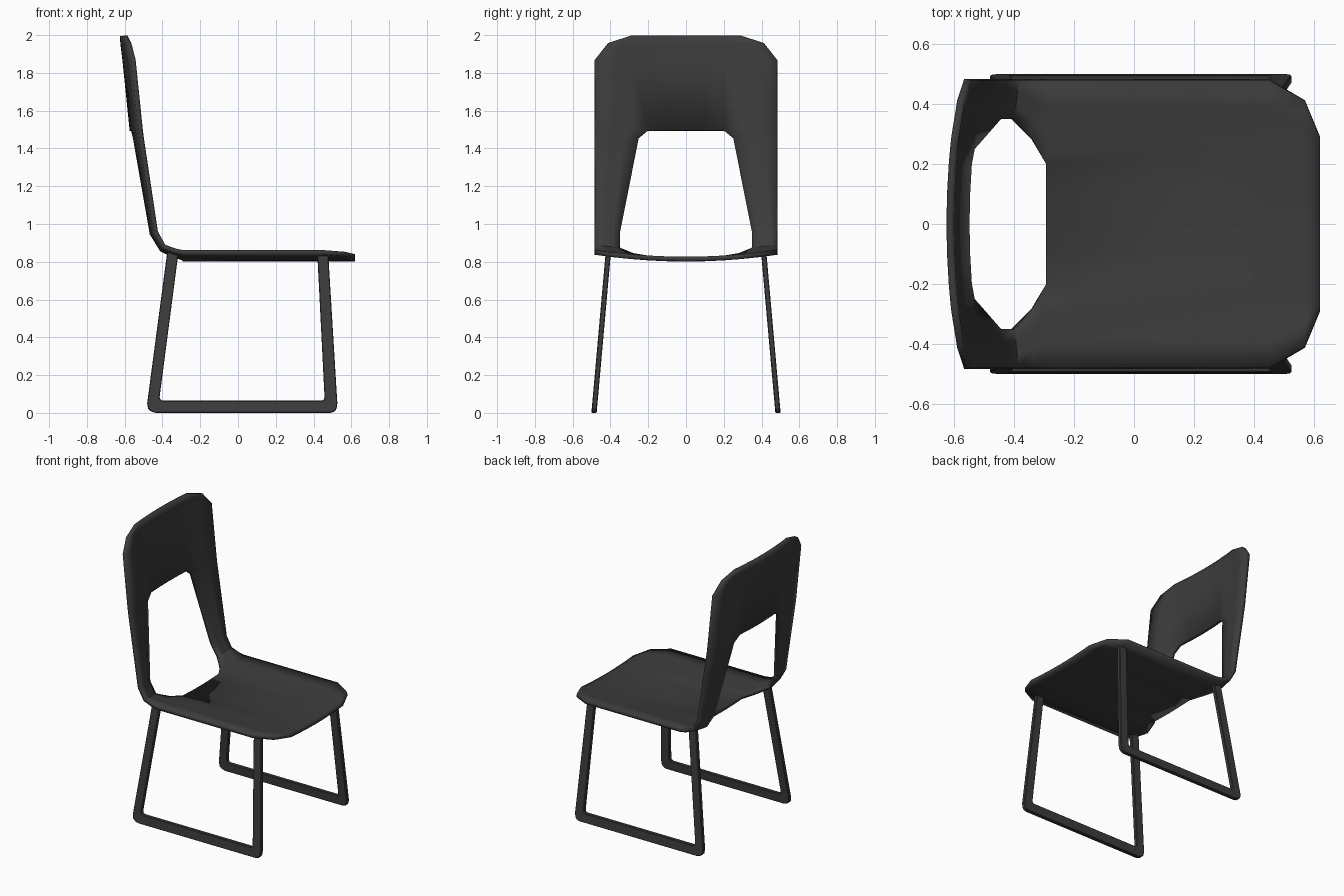
import bpy, bmesh, math
from mathutils import Vector

cube = bpy.data.objects.get("Cube")
if cube:
    bpy.data.objects.remove(cube, do_unlink=True)

black = bpy.data.materials.new("charcoal black")
black.use_nodes = True
colour = (0.045, 0.045, 0.045, 1)
black.diffuse_color = colour
black.node_tree.nodes["Principled BSDF"].inputs["Base Color"].default_value = colour


def finish(name, bm):
    mesh = bpy.data.meshes.new(name)
    bm.to_mesh(mesh)
    bm.free()
    mesh.materials.append(black)
    obj = bpy.data.objects.new(name, mesh)
    bpy.context.collection.objects.link(obj)
    bpy.ops.object.select_all(action='DESELECT')
    obj.select_set(True)
    bpy.context.view_layer.objects.active = obj
    bpy.ops.object.shade_smooth_by_angle(angle=math.radians(25))
    return obj


# Bent shell: side profile x, z, then half widths of the hole and the outline
HALF = 0.48
rows = [(-.556, 2.0, .2, .29), (-.553, 1.96, .2, .41), (-.542, 1.87, .2, HALF),
        (-.504, 1.5, .2, HALF), (-.499, 1.46, .25, HALF), (-.424, .96, .35, HALF),
        (-.385, .89, .35, HALF), (-.33, .87, .28, HALF), (-.29, .862, .2, HALF),
        (.45, .862, .2, HALF), (.57, .862, .2, .41), (.62, .862, .2, .29)]
HOLE = range(3, 8)     # row gaps left open in the middle
INNER, OUTER = 2, 3    # columns per half, inside and outside the hole edge


def half_position(c, inner, outer):
    if c <= INNER:
        return inner * c / INNER
    return inner + (outer - inner) * (c - INNER) / OUTER


bm = bmesh.new()
grid = []
for i, (x, z, inner, outer) in enumerate(rows):
    a, b = rows[max(i - 1, 0)], rows[min(i + 1, len(rows) - 1)]
    here = Vector((x, z))
    before, after = here - Vector(a[:2]), Vector(b[:2]) - here
    t = (before.normalized() + after.normalized()).normalized()
    normal = Vector((-t.y, 0, t.x))
    depth = 0.035 + 0.01 * abs(t.y)
    line = []
    for c in range(-INNER - OUTER, INNER + OUTER + 1):
        y = math.copysign(half_position(abs(c), inner, outer), c)
        sag = depth * (1 - (y / HALF) ** 2)
        line.append(bm.verts.new(Vector((x, y, z)) - normal * sag))
    grid.append(line)
for r in range(len(rows) - 1):
    for c in range(2 * (INNER + OUTER)):
        if r in HOLE and OUTER <= c < OUTER + 2 * INNER:
            continue
        bm.faces.new((grid[r][c], grid[r + 1][c], grid[r + 1][c + 1], grid[r][c + 1]))
for v in [v for v in bm.verts if not v.link_faces]:
    bm.verts.remove(v)
shell = finish("seat_and_back", bm)
solid = shell.modifiers.new("Thickness", 'SOLIDIFY')
solid.thickness = 0.025
solid.offset = -1

# Sled legs: outer and inner outline pairs in x, z, leaning in towards the seat
outside = [(-.375, .85), (-.481, .05), (-.476, .022), (-.46, .007), (-.435, 0),
           (.49, 0), (.51, .007), (.522, .022), (.526, .05), (.478, .838)]
inside = [(-.315, .85), (-.415, .085), (-.413, .075), (-.407, .068), (-.398, .065),
          (.442, .065), (.451, .068), (.456, .075), (.458, .085), (.42, .838)]
THICK = 0.028
for name, side in (("left_sled_leg", 1), ("right_sled_leg", -1)):
    bm = bmesh.new()

    def point(p, offset):
        return bm.verts.new((p[0], side * (0.487 - 0.089 * p[1] + offset), p[1]))

    rings = [[point(o, -THICK / 2), point(o, THICK / 2), point(n, THICK / 2), point(n, -THICK / 2)]
             for o, n in zip(outside, inside)]
    for p, q in zip(rings, rings[1:]):
        for k in range(4):
            m = (k + 1) % 4
            bm.faces.new((p[k], p[m], q[m], q[k]))
    bm.faces.new(rings[0])
    bm.faces.new(rings[-1])
    bmesh.ops.recalc_face_normals(bm, faces=bm.faces)
    leg = finish(name, bm)
    bevel = leg.modifiers.new("Soft edges", 'BEVEL')
    bevel.width = 0.004
    bevel.segments = 1
    bevel.limit_method = 'ANGLE'
    bevel.angle_limit = math.radians(50)
